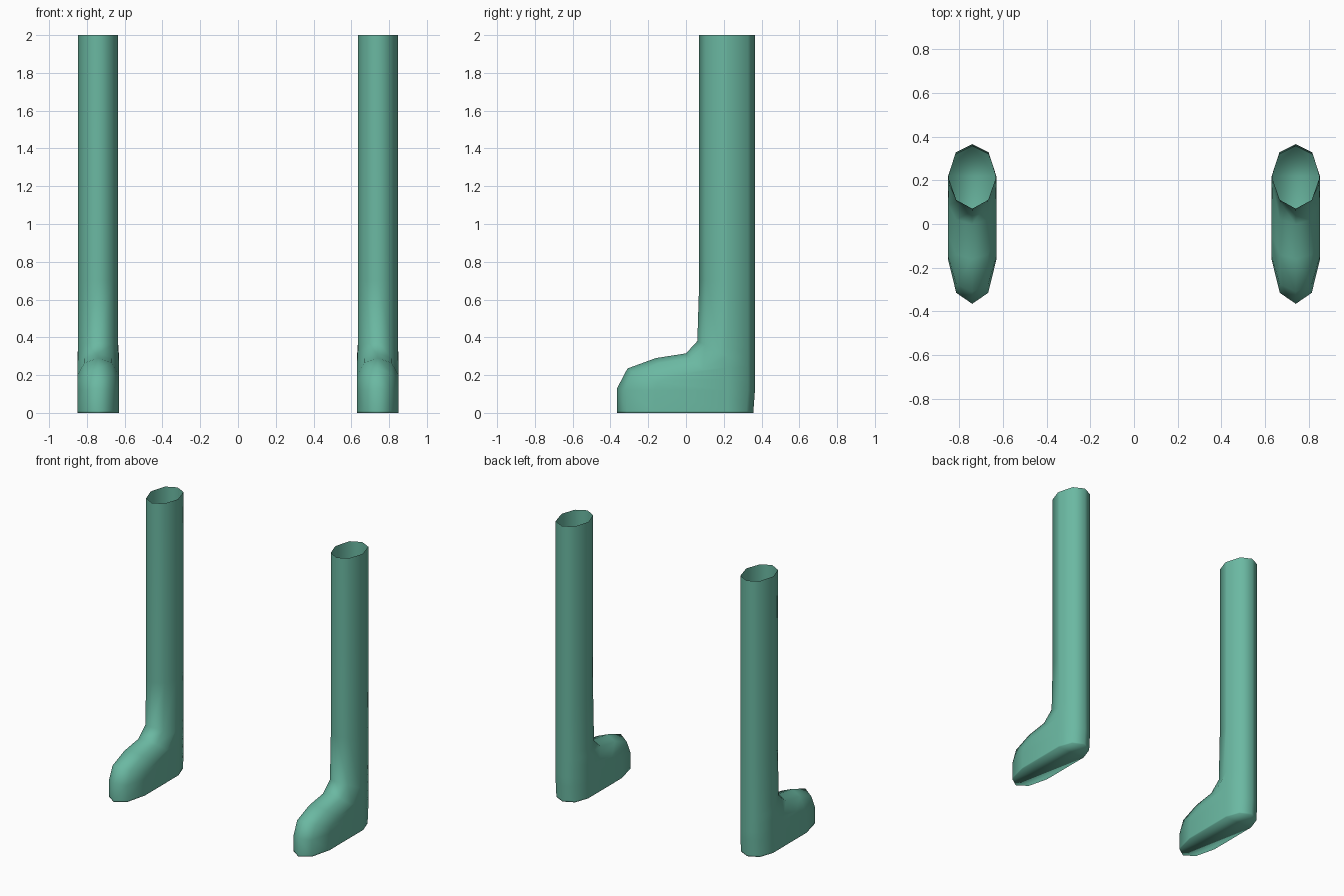
import bpy, bmesh

if "Cube" in bpy.data.objects:
    bpy.data.objects.remove(bpy.data.objects["Cube"])

mat = bpy.data.materials.new("sea green")
mat.diffuse_color = (0.145, 0.48, 0.36, 1)
mat.use_nodes = True
mat.node_tree.nodes["Principled BSDF"].inputs["Base Color"].default_value = mat.diffuse_color

CX = 0.74  # distance of each boot from the centre line

# Each level: (y, z) of the front ridge, the front corner and the front side, then z of the back
levels = [
    ((0.07, 2.0), (0.11, 2.0), (0.205, 2.0), 2.0),
    ((0.07, 0.7), (0.11, 0.7), (0.205, 0.7), 0.7),
    ((0.06, 0.38), (0.10, 0.36), (0.18, 0.32), 0.36),
    ((0.0, 0.315), (0.02, 0.29), (0.09, 0.23), 0.30),
    ((-0.16, 0.29), (-0.14, 0.265), (-0.05, 0.20), 0.24),
    ((-0.31, 0.235), (-0.275, 0.21), (-0.15, 0.165), 0.18),
    ((-0.365, 0.13), (-0.315, 0.12), (-0.165, 0.12), 0.12),
    ((-0.365, 0.01), (-0.315, 0.01), (-0.165, 0.01), 0.01),
]


def ring(bm, level):
    front, corner, side, zb = level
    w = 0.106 if zb > 0.33 else 0.11
    yb = 0.365 if zb > 0.05 else 0.357
    half = [(0.073, *corner), (w, *side), (w, 0.22, zb), (0.075, yb - 0.037, zb)]
    pts = [(0, *front)] + half + [(0, yb, zb)] + [(-x, y, z) for x, y, z in reversed(half)]
    return [bm.verts.new((CX + x, y, z)) for x, y, z in pts]


# Boot: open shaft lofted down into the foot
bm = bmesh.new()
rings = [ring(bm, l) for l in levels]
for a, b in zip(rings, rings[1:]):
    for i in range(len(a)):
        j = (i + 1) % len(a)
        bm.faces.new((a[i], a[j], b[j], b[i]))

# Sole: slightly domed underside
sole = bm.faces.new(rings[-1])
bmesh.ops.inset_region(bm, faces=[sole], thickness=0.04, depth=0)
for v in sole.verts:
    v.co.z = 0.0
bmesh.ops.recalc_face_normals(bm, faces=bm.faces)
# Open mesh: make sure the shaft faces outward
bm.normal_update()
if sole.normal.z > 0:
    bmesh.ops.reverse_faces(bm, faces=bm.faces)
for f in bm.faces:
    f.smooth = True

me = bpy.data.meshes.new("boots")
bm.to_mesh(me)
bm.free()
me.materials.append(mat)
boots = bpy.data.objects.new("boots", me)
bpy.context.collection.objects.link(boots)

# Second boot by mirroring
mod = boots.modifiers.new("mirror", 'MIRROR')
mod.use_mirror_merge = False
